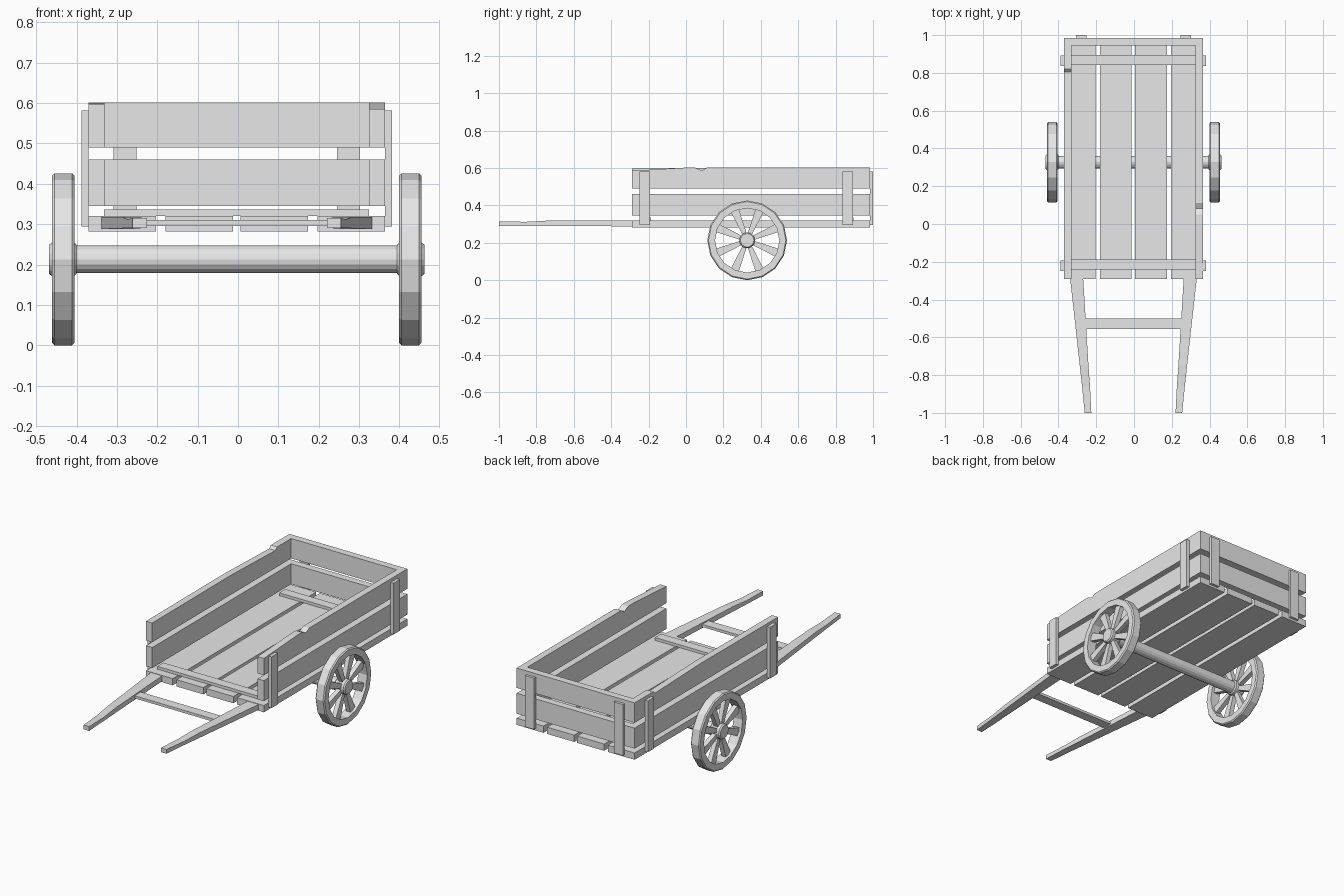
import bpy, bmesh
from math import pi, cos, sin
from mathutils import Matrix

old = bpy.data.objects.get("Cube")
if old:
    bpy.data.objects.remove(old)

wood = bpy.data.materials.new("plain_grey")
wood.use_nodes = True
GREY = (0.8, 0.8, 0.8, 1)
wood.diffuse_color = GREY
wood.node_tree.nodes["Principled BSDF"].inputs["Base Color"].default_value = GREY


def finish(bm, name):
    bmesh.ops.recalc_face_normals(bm, faces=bm.faces)
    mesh = bpy.data.meshes.new(name)
    bm.to_mesh(mesh)
    bm.free()
    mesh.materials.append(wood)
    ob = bpy.data.objects.new(name, mesh)
    bpy.context.collection.objects.link(ob)
    return ob


def box(name, x, y, z):
    bm = bmesh.new()
    size = Matrix.Diagonal((x[1] - x[0], y[1] - y[0], z[1] - z[0], 1))
    mid = Matrix.Translation([(a + b) / 2 for a, b in (x, y, z)])
    bmesh.ops.create_cube(bm, size=1, matrix=mid @ size)
    return finish(bm, name)


def side_board(name, x, outline):
    """Extrude a (y, z) outline across x."""
    bm = bmesh.new()
    face = bm.faces.new([bm.verts.new((x[0], y, z)) for y, z in outline])
    new = bmesh.ops.extrude_face_region(bm, geom=[face])["geom"]
    bmesh.ops.translate(bm, vec=(x[1] - x[0], 0, 0),
                        verts=[v for v in new if isinstance(v, bmesh.types.BMVert)])
    return finish(bm, name)


def lathe(bm, profile, sides, closed, centre):
    """Spin an (x, radius) profile round an axle along x."""
    rings = [[bm.verts.new((x, centre[0] + r * sin(2 * pi * i / sides),
                            centre[1] + r * cos(2 * pi * i / sides)))
              for i in range(sides)] for x, r in profile]
    pairs = list(zip(rings, rings[1:]))
    if closed:
        pairs.append((rings[-1], rings[0]))
    else:
        bm.faces.new(rings[0])
        bm.faces.new(rings[-1])
    for a, b in pairs:
        for i in range(sides):
            j = (i + 1) % sides
            bm.faces.new((a[i], a[j], b[j], b[i]))


FRONT, BACK = -0.29, 0.985
LOW, HIGH = (0.345, 0.46), (0.49, 0.602)
SHIFT = -0.003

# Floor planks and the battens lying on them
for i, x in enumerate([(-0.37, -0.203), (-0.18, -0.013), (0.006, 0.174), (0.197, 0.364)]):
    box(f"floor_plank_{i + 1}", x, (FRONT, BACK), (0.282, 0.32))
for name, y in (("front", -0.215), ("back", 0.868)):
    box(f"{name}_batten", (-0.332, 0.325), (y - 0.027, y + 0.027), (0.32, 0.336))

# Side boards, the top ones chipped along their upper edge
left, right = (0.325, 0.364), (-0.37, -0.331)
box("left_lower_board", left, (FRONT, BACK), LOW)
box("right_lower_board", right, (FRONT, BACK), LOW)
ends = [(BACK, HIGH[0]), (FRONT, HIGH[0])]
side_board("left_upper_board", left, ends + [
    (FRONT, 0.585), (0.0, HIGH[1]), (0.05, HIGH[1]), (0.083, 0.586),
    (0.112, HIGH[1]), (BACK, HIGH[1])])
side_board("right_upper_board", right, ends + [
    (FRONT, 0.598), (0.4, 0.6), (0.805, 0.588), (0.82, HIGH[1]), (BACK, HIGH[1])])

# Tail boards
for name, z in (("lower", LOW), ("upper", HIGH)):
    box(f"tail_{name}_board", (right[1], left[0]), (0.945, BACK), z)

# Outer posts on the sides and tail
for side, x in (("left", (0.364, 0.382)), ("right", (-0.388, -0.37))):
    for end, y in (("front", -0.22), ("back", 0.865)):
        box(f"{side}_{end}_post", x, (y - 0.028, y + 0.028), (0.294, 0.582))
for side, x in (("left", 0.273), ("right", -0.28)):
    box(f"tail_{side}_post", (x - 0.028, x + 0.028), (BACK, 1.0), (0.294, 0.582))

# Tapering pull shafts: y, inner x, outer x, bottom z, top z
SHAFT = [(FRONT, 0.266, 0.335, 0.288, 0.318), (-0.75, 0.238, 0.284, 0.29, 0.318),
         (-0.86, 0.23, 0.272, 0.291, 0.312), (-1.0, 0.223, 0.258, 0.291, 0.315)]
for side, s in (("left", 1), ("right", -1)):
    bm = bmesh.new()
    loops = [[bm.verts.new((s * x + SHIFT, y, z))
              for x, z in ((a, lo), (b, lo), (b, hi), (a, hi))]
             for y, a, b, lo, hi in SHAFT]
    for p, q in zip(loops, loops[1:]):
        for i in range(4):
            j = (i + 1) % 4
            bm.faces.new((p[i], p[j], q[j], q[i]))
    bm.faces.new(loops[0])
    bm.faces.new(loops[-1])
    finish(bm, f"{side}_shaft")
box("shaft_crossbar", (-0.26, 0.254), (-0.555, -0.5), (0.296, 0.311))

# Axle and wheels
HUB = (0.327, 0.213)
bm = bmesh.new()
lathe(bm, [(-0.46, 0.034), (0.454, 0.034)], 16, False, HUB)
finish(bm, "axle")

RIM = [(0.402, 0.172), (0.402, 0.207), (0.408, 0.213),
       (0.452, 0.213), (0.458, 0.207), (0.458, 0.172)]
COLLAR = [(0.397, 0.036), (0.403, 0.042), (0.458, 0.042), (0.465, 0.036)]
for side, s in (("left", 1), ("right", -1)):
    bm = bmesh.new()
    lathe(bm, [(s * x + SHIFT, r) for x, r in RIM], 16, True, HUB)
    finish(bm, f"{side}_rim")
    bm = bmesh.new()
    lathe(bm, [(s * x + SHIFT, r) for x, r in COLLAR], 16, False, HUB)
    finish(bm, f"{side}_hub")
    # Spokes widen towards the rim
    bm = bmesh.new()
    for k in range(8):
        made = bmesh.ops.create_cube(bm, size=1)["verts"]
        for v in made:
            outer = v.co.z > 0
            v.co = (v.co.x * 0.026, v.co.y * (0.046 if outer else 0.022),
                    0.176 if outer else 0.03)
        bmesh.ops.transform(bm, verts=made, matrix=(
            Matrix.Translation((s * 0.43 + SHIFT, *HUB))
            @ Matrix.Rotation((k + 0.5) * pi / 4, 4, 'X')))
    finish(bm, f"{side}_spokes")
